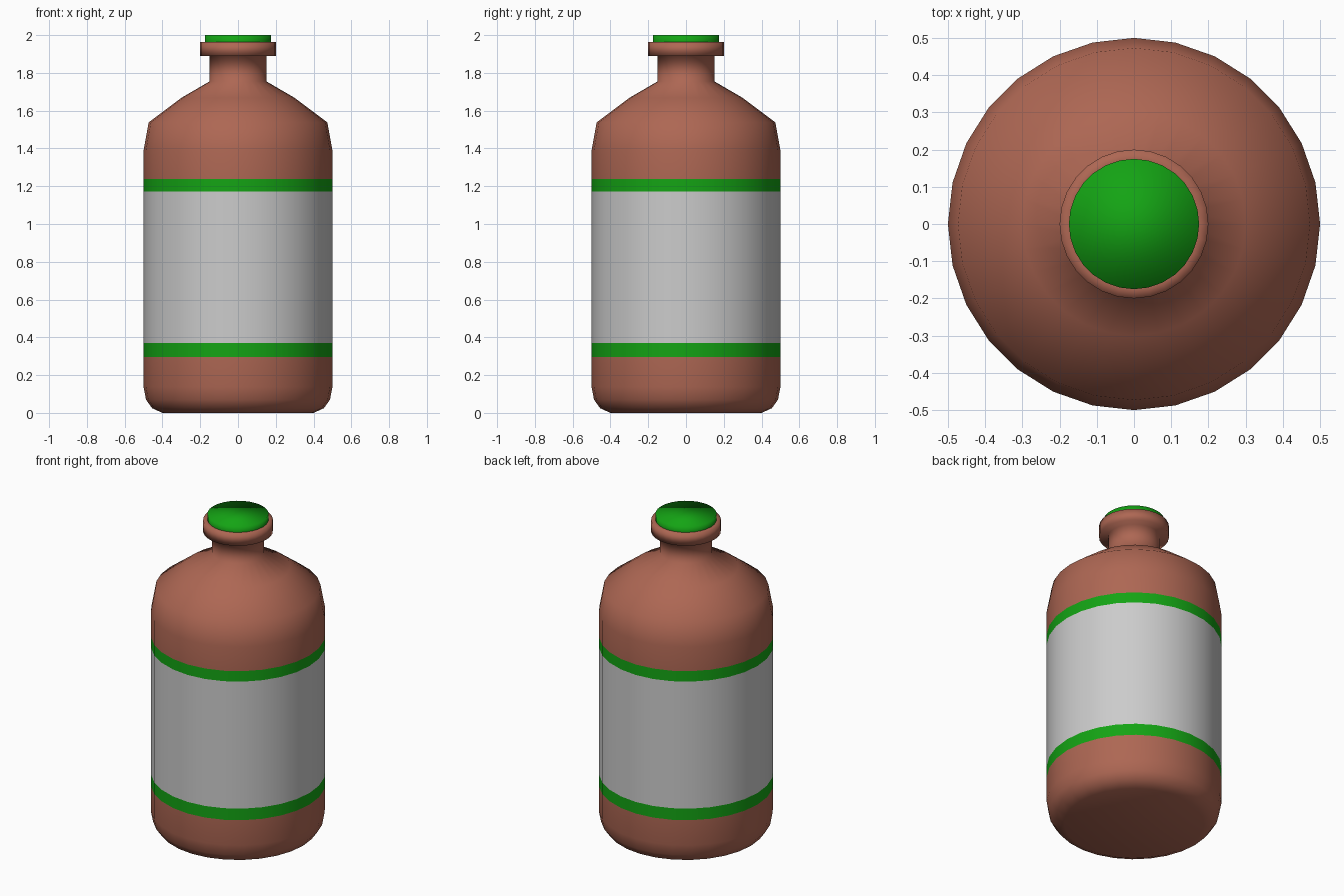
import bpy, bmesh, math

if "Cube" in bpy.data.objects:
    bpy.data.objects.remove(bpy.data.objects["Cube"])

SIDES = 28


def material(name, rgb):
    mat = bpy.data.materials.new(name)
    mat.diffuse_color = (*rgb, 1)
    mat.use_nodes = True
    mat.node_tree.nodes["Principled BSDF"].inputs["Base Color"].default_value = mat.diffuse_color
    return mat


brown = material("brown_glass", (0.42, 0.135, 0.087))
green = material("green_trim", (0.007, 0.37, 0.007))
grey = material("label_paper", (0.8, 0.8, 0.8))


def lathe(name, profile, mats, bands=None, close_bottom=True):
    """Spin (radius, z) points; bands maps a segment index to a material slot."""
    bands = bands or {}
    bm = bmesh.new()
    rings = []
    for r, z in profile:
        angles = [2 * math.pi * i / SIDES for i in range(SIDES)]
        rings.append([bm.verts.new((r * math.cos(a), r * math.sin(a), z)) for a in angles])
    for s, (lo, hi) in enumerate(zip(rings, rings[1:])):
        for i in range(SIDES):
            j = (i + 1) % SIDES
            face = bm.faces.new((lo[i], lo[j], hi[j], hi[i]))
            face.material_index = bands.get(s, 0)
    bm.faces.new(rings[-1])
    if close_bottom:
        bm.faces.new(rings[0][::-1])
    for face in bm.faces:
        face.smooth = True
    mesh = bpy.data.meshes.new(name)
    bm.to_mesh(mesh)
    bm.free()
    for mat in mats:
        mesh.materials.append(mat)
    obj = bpy.data.objects.new(name, mesh)
    bpy.context.collection.objects.link(obj)
    return obj


# Bottle with rounded base, flush label with two green stripes, shoulder, neck and lip
bottle_profile = [
    (0.40, 0.0), (0.455, 0.025), (0.487, 0.07), (0.50, 0.138),
    (0.50, 0.297), (0.50, 0.37), (0.50, 1.172), (0.50, 1.238),
    (0.50, 1.39), (0.473, 1.538), (0.30, 1.668), (0.15, 1.755),
    (0.15, 1.89), (0.20, 1.89), (0.20, 1.963), (0.175, 1.963),
]
lathe("bottle", bottle_profile, [brown, green, grey], {4: 1, 5: 2, 6: 1})

# Green stopper cap
lathe("cap", [(0.175, 1.963), (0.175, 2.0)], [green], close_bottom=False)
